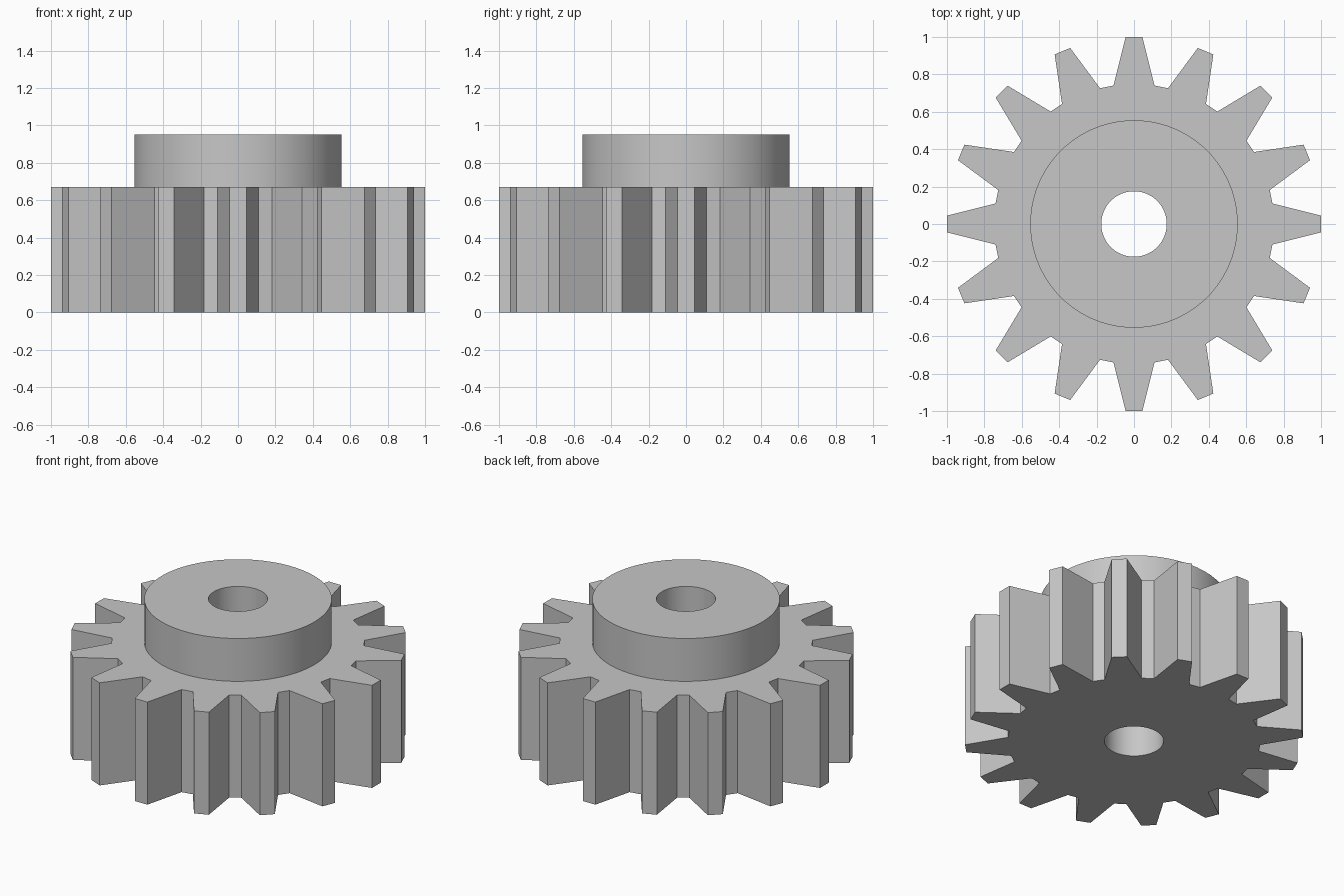
import bpy, bmesh
from math import cos, sin, tau, radians

if "Cube" in bpy.data.objects:
    bpy.data.objects.remove(bpy.data.objects["Cube"], do_unlink=True)

TEETH = 16
COUNT = TEETH * 4
BODY_TOP, HUB_TOP = 0.67, 0.95
HUB_R, BORE_R = 0.555, 0.175
# one tooth as (radial, sideways): root, tip, tip, root
TOOTH = [(0.74, -0.11), (1.0, -0.045), (1.0, 0.045), (0.74, 0.11)]

steel = bpy.data.materials.new("grey_steel")
steel.use_nodes = True
colour = (0.57, 0.57, 0.57, 1)
steel.diffuse_color = colour
steel.node_tree.nodes["Principled BSDF"].inputs["Base Color"].default_value = colour


def circle(r):
    # points are offset so that they line up with the corners of the teeth
    angles = [tau * (i - 1.5) / COUNT for i in range(COUNT)]
    return [(r * cos(a), r * sin(a)) for a in angles]


def gear_outline():
    points = []
    for t in range(TEETH):
        c, s = cos(tau * t / TEETH), sin(tau * t / TEETH)
        points += [(u * c - v * s, u * s + v * c) for u, v in TOOTH]
    return points


# Closed shell: bore, underside, teeth, shoulder, hub wall, hub top
bm = bmesh.new()
sections = [
    (circle(BORE_R), 0),
    (gear_outline(), 0),
    (gear_outline(), BODY_TOP),
    (circle(HUB_R), BODY_TOP),
    (circle(HUB_R), HUB_TOP),
    (circle(BORE_R), HUB_TOP),
]
rings = [[bm.verts.new((x, y, z)) for x, y in pts] for pts, z in sections]
for a, b in zip(rings, rings[1:] + rings[:1]):
    for i in range(COUNT):
        j = (i + 1) % COUNT
        bm.faces.new((a[i], a[j], b[j], b[i]))
bmesh.ops.recalc_face_normals(bm, faces=bm.faces)

mesh = bpy.data.meshes.new("spur_gear")
bm.to_mesh(mesh)
bm.free()
mesh.materials.append(steel)
gear = bpy.data.objects.new("spur_gear", mesh)
bpy.context.collection.objects.link(gear)

# Smooth hub and bore, crisp teeth
bpy.ops.object.select_all(action="DESELECT")
gear.select_set(True)
bpy.context.view_layer.objects.active = gear
bpy.ops.object.shade_smooth_by_angle(angle=radians(30))
